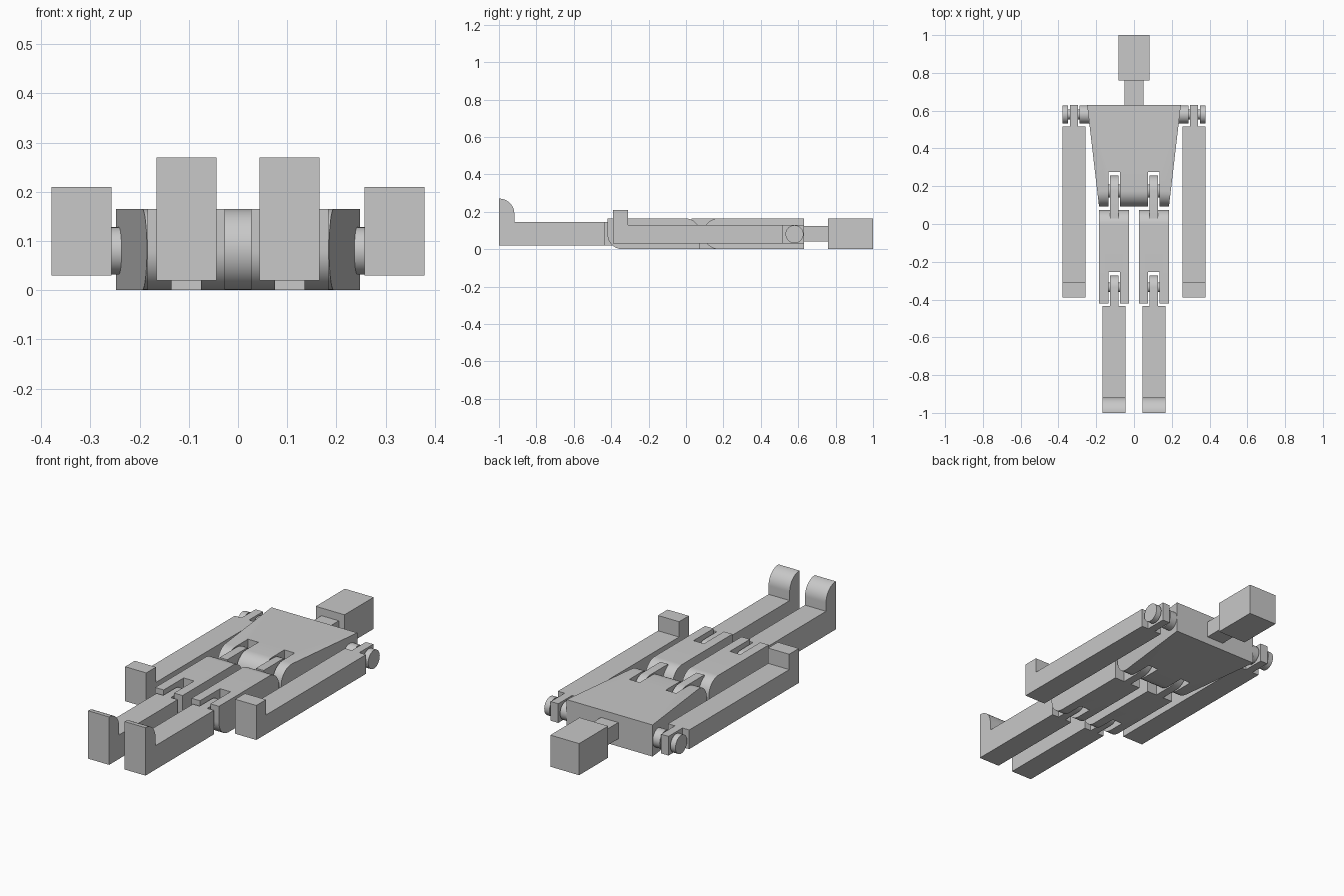
import bpy, bmesh
from math import sin, cos, pi, radians

cube = bpy.data.objects.get("Cube")
if cube:
    bpy.data.objects.remove(cube, do_unlink=True)

grey = bpy.data.materials.new("light grey")
grey.use_nodes = True
colour = (0.58, 0.58, 0.58, 1)
grey.diffuse_color = colour
grey.node_tree.nodes["Principled BSDF"].inputs["Base Color"].default_value = colour


def arc(y, z, r, start, end, steps=16):
    """Points of an arc in the side plane, angles in degrees."""
    angles = [radians(start + (end - start) * i / steps) for i in range(steps + 1)]
    return [(y + r * cos(a), z + r * sin(a)) for a in angles]


def rect(y0, y1, z0, z1):
    return [(y0, z0), (y1, z0), (y1, z1), (y0, z1)]


def prism(name, profile, x0, x1, widen=None):
    """Extrude a side profile across x; widen scales x as a function of y."""
    bm = bmesh.new()
    base = bm.faces.new([bm.verts.new((x0, y, z)) for y, z in profile])
    ext = bmesh.ops.extrude_face_region(bm, geom=[base])["geom"]
    bmesh.ops.translate(bm, vec=(x1 - x0, 0, 0),
                        verts=[v for v in ext if isinstance(v, bmesh.types.BMVert)])
    if widen:
        for v in bm.verts:
            v.co.x *= widen(v.co.y)
    bmesh.ops.recalc_face_normals(bm, faces=bm.faces)
    mesh = bpy.data.meshes.new(name)
    bm.to_mesh(mesh)
    bm.free()
    mesh.materials.append(grey)
    obj = bpy.data.objects.new(name, mesh)
    bpy.context.collection.objects.link(obj)
    return obj


def pin(name, y, z, r, x0, x1):
    return prism(name, arc(y, z, r, 0, 360, 40)[:-1], x0, x1)


def cut_slot(obj, x, y0, y1):
    """Cut a vertical hinge slot right through a part."""
    cutter = prism("slot_cutter", rect(y0, y1, -0.1, 0.3), x - 0.03, x + 0.03)
    cutter.hide_render = True
    mod = obj.modifiers.new("slot", "BOOLEAN")
    mod.operation, mod.solver, mod.object = "DIFFERENCE", "EXACT", cutter
    bpy.context.view_layer.objects.active = obj
    bpy.ops.object.modifier_apply(modifier=mod.name)
    bpy.data.objects.remove(cutter, do_unlink=True)


T = 0.165       # body thickness
R = T / 2       # hinge radius
LEG = 0.105     # leg centre line
HIP, KNEE, SHOULDER = 0.175, -0.335, 0.58
parts = []

# Head, neck and tapered torso with a rounded lower end
parts.append(prism("head", rect(0.76, 1, 0, T), -0.083, 0.083))
parts.append(prism("neck", rect(0.625, 0.765, 0.04, 0.125), -0.05, 0.05))
torso = prism("torso", [(0.63, 0), (0.63, T)] + arc(HIP, R, R, 90, 270), -1, 1,
              lambda y: 0.185 + (y - 0.092) * 0.117)
for s in (-1, 1):
    cut_slot(torso, s * LEG, -0.1, 0.275)
parts.append(torso)

for side, s in (("right", -1), ("left", 1)):
    c = s * LEG

    # Thigh: rounded above at the hip and below at the knee
    thigh = prism(side + "_thigh",
                  [(-0.42, T)] + arc(-0.34, 0.08, 0.08, 180, 270)
                  + [(0.075, 0)] + arc(-0.005, T - 0.08, 0.08, 0, 90),
                  c - 0.079, c + 0.079)
    cut_slot(thigh, c, -0.6, -0.255)
    parts.append(thigh)
    parts.append(prism(side + "_hip_tongue",
                       [(0.03, T), (0.03, 0)] + arc(HIP, R, R, -90, 90),
                       c - 0.022, c + 0.022))
    parts.append(pin(side + "_hip_pin", HIP, R, 0.035, c - 0.035, c + 0.035))

    # Shin with an upturned foot, rounded behind the toe
    parts.append(prism(side + "_shin",
                       [(-1, 0.02), (-0.435, 0.02), (-0.435, 0.145), (-0.918, 0.145)]
                       + arc(-0.998, 0.19, 0.08, 0, 90) + [(-1, 0.27)],
                       c - 0.061, c + 0.061))
    parts.append(prism(side + "_knee_tongue",
                       [(-0.44, 0.145), (-0.44, 0.02)] + arc(KNEE, R, 0.0625, -90, 90),
                       c - 0.022, c + 0.022))
    parts.append(pin(side + "_knee_pin", KNEE, R, 0.025, c - 0.035, c + 0.035))

    # Arm with an upturned hand and a shoulder tongue
    parts.append(prism(side + "_arm",
                       [(-0.39, 0.03), (0.515, 0.03), (0.515, 0.13),
                        (-0.31, 0.13), (-0.31, 0.21), (-0.39, 0.21)],
                       s * 0.257, s * 0.379))
    parts.append(prism(side + "_shoulder_tongue", rect(0.51, 0.63, 0.03, 0.13),
                       s * 0.297, s * 0.34))

    # Shoulder axle with its boss and end cap
    parts.append(pin(side + "_shoulder_pin", SHOULDER, 0.08, 0.026, s * 0.28, s * 0.355))
    parts.append(pin(side + "_shoulder_boss", SHOULDER, 0.08, 0.048, s * 0.2, s * 0.288))
    parts.append(pin(side + "_shoulder_cap", SHOULDER, 0.08, 0.048, s * 0.349, s * 0.379))

# Smooth the round surfaces and keep the edges sharp
bpy.ops.object.select_all(action="DESELECT")
for obj in parts:
    obj.select_set(True)
bpy.context.view_layer.objects.active = torso
bpy.ops.object.shade_smooth_by_angle(angle=radians(30))
